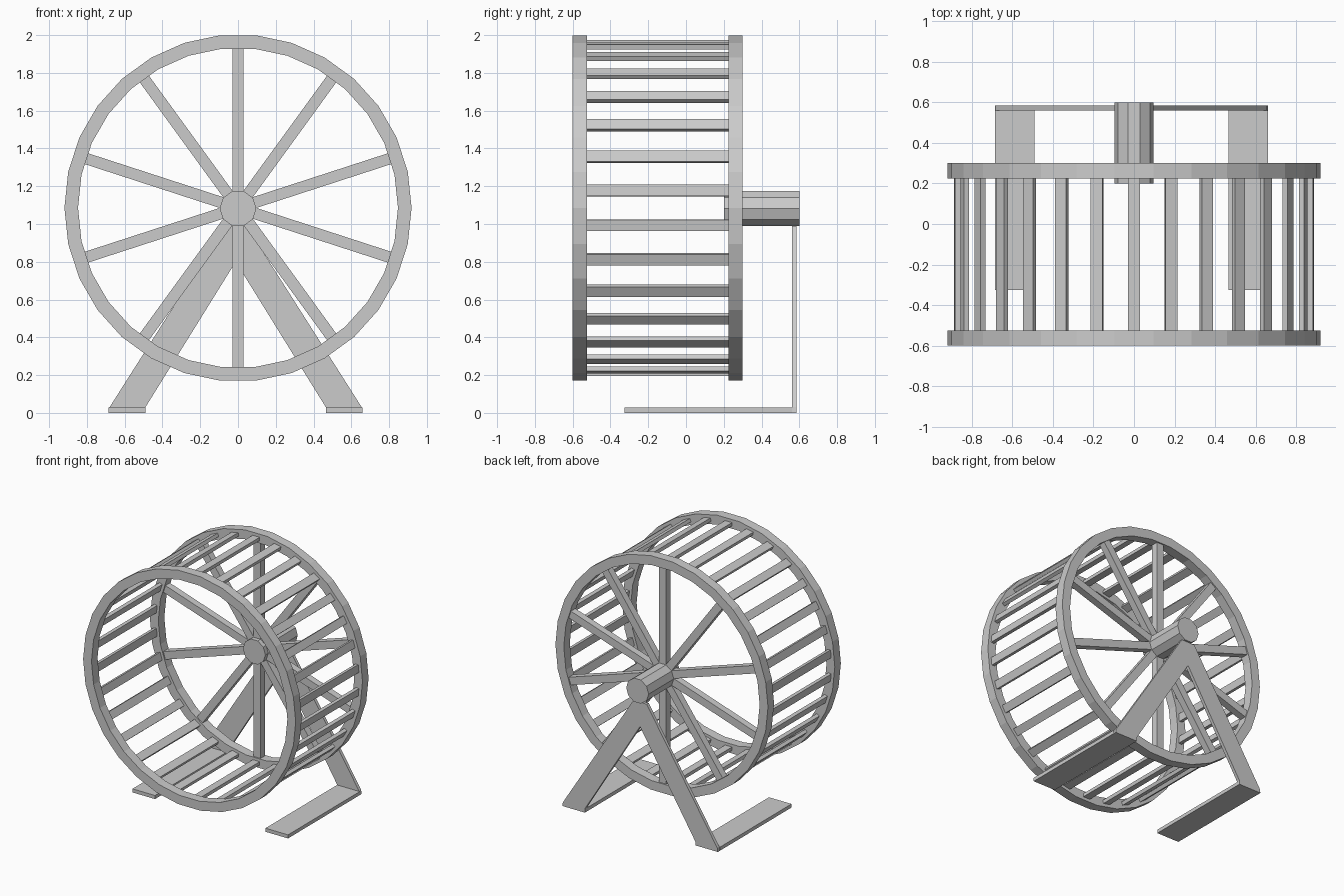
import bpy, bmesh
from math import sin, cos, radians, pi
from mathutils import Matrix, Vector

if "Cube" in bpy.data.objects:
    bpy.data.objects.remove(bpy.data.objects["Cube"])

CZ = 1.085  # wheel axle height


def finish(bm, name):
    bmesh.ops.recalc_face_normals(bm, faces=bm.faces)
    me = bpy.data.meshes.new(name)
    bm.to_mesh(me)
    bm.free()
    ob = bpy.data.objects.new(name, me)
    bpy.context.collection.objects.link(ob)
    return ob


def add_box(bm, lo, hi, rot=None):
    lo, hi = Vector(lo), Vector(hi)
    m = Matrix.Translation((lo + hi) / 2) @ Matrix.Diagonal((*(hi - lo), 1))
    bmesh.ops.create_cube(bm, size=1, matrix=(rot or Matrix()) @ m)


def prism(name, pts, y0, y1):
    bm = bmesh.new()
    f = bm.faces.new([bm.verts.new((x, y0, z)) for x, z in pts])
    ext = bmesh.ops.extrude_face_region(bm, geom=[f], use_keep_orig=True)
    verts = [v for v in ext["geom"] if isinstance(v, bmesh.types.BMVert)]
    bmesh.ops.translate(bm, verts=verts, vec=(0, y1 - y0, 0))
    return finish(bm, name)


def ring(name, y0, y1, r_in=0.847, r_out=0.919, n=30):
    bm = bmesh.new()
    section = [(r_out, y0), (r_out, y1), (r_in, y1), (r_in, y0)]
    loops = []
    for i in range(n):
        a = 2 * pi * i / n
        loops.append([bm.verts.new((r * cos(a), y, CZ + r * sin(a))) for r, y in section])
    for i in range(n):
        a, b = loops[i], loops[(i + 1) % n]
        for k in range(4):
            j = (k + 1) % 4
            bm.faces.new((a[k], a[j], b[j], b[k]))
    return finish(bm, name)


def radial_boxes(name, count, lo, hi):
    bm = bmesh.new()
    for i in range(count):
        rot = Matrix.Translation((0, 0, CZ)) @ Matrix.Rotation(2 * pi * i / count, 4, 'Y')
        add_box(bm, lo, hi, rot)
    return finish(bm, name)


# Wheel rims
ring("front_rim", -0.60, -0.525)
ring("back_rim", 0.225, 0.30)

# Running rungs between the rims
radial_boxes("rungs", 30, (-0.03, -0.53, 0.864), (0.03, 0.23, 0.89))

# Spokes of the back wheel
radial_boxes("spokes", 10, (-0.03, 0.235, 0.05), (0.03, 0.29, 0.855))

# Ten-sided axle
prism("axle", [(0.097 * cos(radians(36 * i)), CZ - 0.003 + 0.097 * sin(radians(36 * i)))
               for i in range(10)], 0.20, 0.60)

# A-shaped upright plate behind the wheel
prism("stand_legs", [(-0.685, 0), (-0.68, 0.03), (-0.07, 0.99), (0.045, 0.99), (0.655, 0.03),
                     (0.66, 0), (0.465, 0), (0.465, 0.03), (-0.012, 0.80),
                     (-0.49, 0.03), (-0.49, 0)], 0.56, 0.585)

# Flat feet running forward beneath the wheel
for name, x0, x1 in (("left_foot", -0.685, -0.49), ("right_foot", 0.465, 0.66)):
    bm = bmesh.new()
    add_box(bm, (x0, -0.325, 0), (x1, 0.56, 0.028))
    finish(bm, name)
